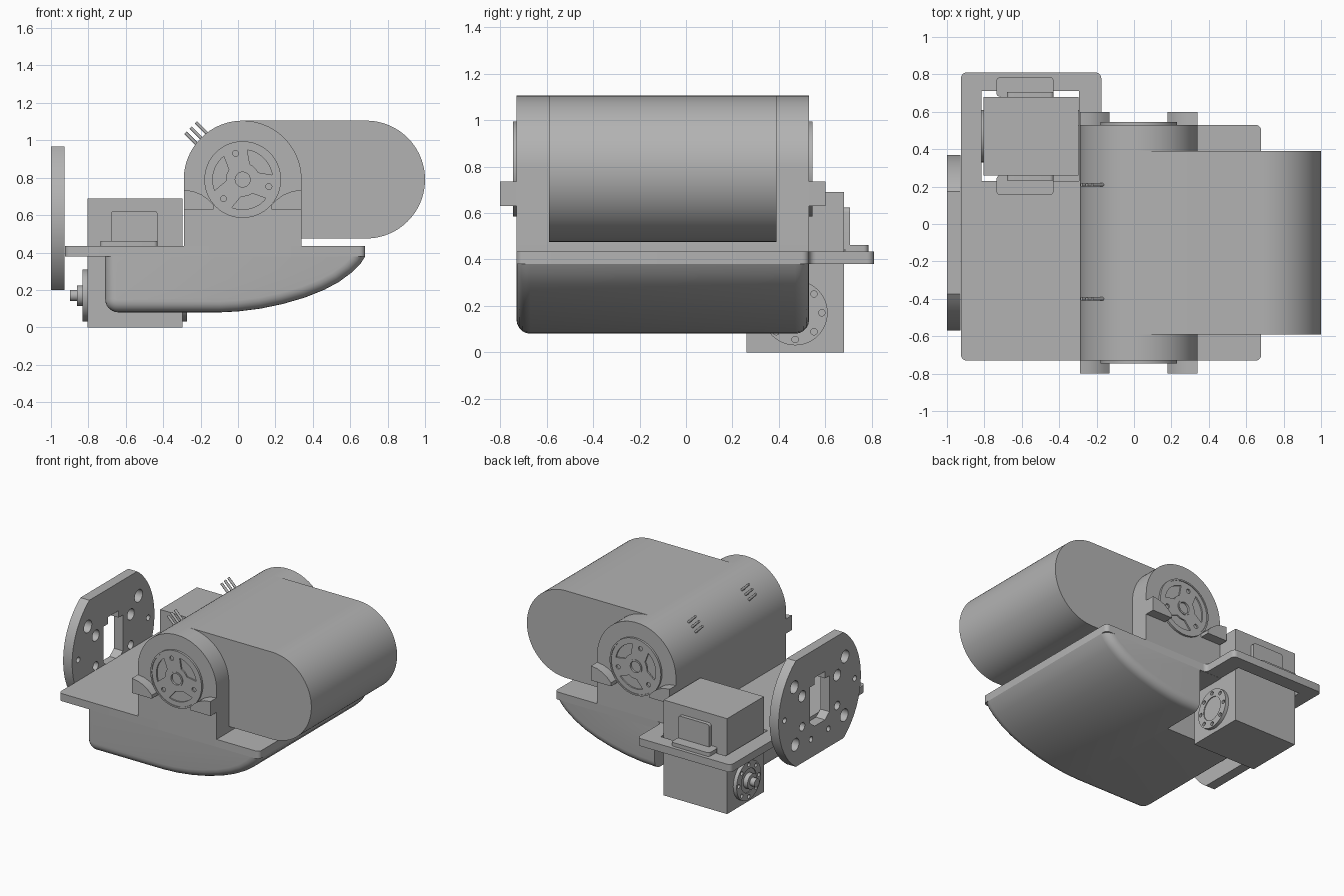
import bpy, bmesh
from math import sin, cos, radians, pi
from mathutils import Vector

old = bpy.data.objects.get("Cube")
if old:
    bpy.data.objects.remove(old, do_unlink=True)

grey = bpy.data.materials.new("plain grey")
grey.use_nodes = True
grey.diffuse_color = (0.45, 0.45, 0.45, 1)
grey.node_tree.nodes["Principled BSDF"].inputs["Base Color"].default_value = (0.45, 0.45, 0.45, 1)


def arc(cx, cy, r, a0=0, a1=360, n=48):
    """Points along an arc; a full circle leaves out the repeated end point."""
    steps = n if a1 - a0 == 360 else n + 1
    return [(cx + r * cos(radians(a0 + (a1 - a0) * i / n)),
             cy + r * sin(radians(a0 + (a1 - a0) * i / n))) for i in range(steps)]


def rect(x0, x1, y0, y1):
    return [(x0, y0), (x1, y0), (x1, y1), (x0, y1)]


def place(axis, p, d):
    return {"x": (d, p[0], p[1]), "y": (p[0], d, p[1]), "z": (p[0], p[1], d)}[axis]


def prism(name, loops, axis, a, b, round_edges=None, radius=0.03):
    """Extrude flat outlines along an axis, optionally rounding chosen edges."""
    bm = bmesh.new()
    for loop in loops:
        face = bm.faces.new([bm.verts.new(place(axis, p, a)) for p in loop])
        new = bmesh.ops.extrude_face_region(bm, geom=[face])["geom"]
        shift = Vector(place(axis, (0, 0), b - a))
        bmesh.ops.translate(bm, vec=shift, verts=[g for g in new if isinstance(g, bmesh.types.BMVert)])
    bmesh.ops.recalc_face_normals(bm, faces=bm.faces)
    if round_edges:
        chosen = [e for e in bm.edges if round_edges(e.verts[0].co, e.verts[1].co)]
        bmesh.ops.bevel(bm, geom=chosen, offset=radius, segments=5, profile=0.5, affect="EDGES")
    mesh = bpy.data.meshes.new(name)
    bm.to_mesh(mesh)
    bm.free()
    mesh.materials.append(grey)
    obj = bpy.data.objects.new(name, mesh)
    bpy.context.collection.objects.link(obj)
    return obj


def activate(obj):
    bpy.ops.object.select_all(action="DESELECT")
    obj.select_set(True)
    bpy.context.view_layer.objects.active = obj


def cut(obj, loops, axis, a, b):
    """Remove extruded outlines from an object."""
    cutter = prism("cutter", loops, axis, a, b)
    cutter.hide_render = True
    mod = obj.modifiers.new("cut", "BOOLEAN")
    mod.operation, mod.solver, mod.object = "DIFFERENCE", "EXACT", cutter
    activate(obj)
    bpy.ops.object.modifier_apply(modifier=mod.name)
    bpy.data.objects.remove(cutter, do_unlink=True)


def along_z(p, q):
    return abs(p.z - q.z) > 0.01 and (p.xy - q.xy).length < 0.001


MID = -0.1                # middle of the body along y
HALF = 0.63               # half of the body width
CX, CZ, R = 0.025, 0.79, 0.315

# Deck plate with a rear tab and a window for the actuator
deck = prism("deck_plate", [[(-0.925, -0.73), (0.68, -0.73), (0.68, 0.53), (-0.175, 0.53),
                             (-0.175, 0.81), (-0.925, 0.81)]], "z", 0.38, 0.435, along_z)
cut(deck, [rect(-0.815, -0.295, 0.23, 0.71)], "z", 0.3, 0.5)

# Lower tub: flat floor sweeping up to the far end, rounded along both sides
tub_outline = ([(-0.71, 0.38)] + arc(-0.64, 0.15, 0.07, 180, 270, 6)
               + [(-0.1, 0.08), (0.0, 0.085), (0.12, 0.1), (0.24, 0.125), (0.36, 0.16), (0.46, 0.2),
                  (0.54, 0.243), (0.61, 0.295), (0.655, 0.34), (0.68, 0.38)])


def tub_side(p, q):
    return abs(p.y - q.y) < 0.001 and min(p.z, q.z) < 0.375


tub = prism("lower_tub", [tub_outline], "y", MID - HALF, MID + HALF, tub_side, 0.06)
cut(tub, [rect(-0.8, -0.12, 0.2, 0.6)], "z", 0, 0.379)

# Upright housing with a round top, and the long rounded block through it
prism("housing", [[(CX - R, 0.435), (CX + R, 0.435)] + arc(CX, CZ, R, 0, 180)],
      "y", MID - HALF, MID + HALF)
prism("rounded_block", [arc(0.685, CZ, R, -90, 90) + arc(CX, CZ, R, 90, 270)],
      "y", MID - 0.49, MID + 0.49)

# Round end caps and side lugs on both ends of the housing
lug = [(-0.315, 0.63), (-0.155, 0.63), (-0.155, 0.655), (-0.185, 0.685), (-0.22, 0.71),
       (-0.265, 0.728), (-0.315, 0.735)]
kidneys, bolt_holes = [], []
for k in range(3):
    mid = 45 + 120 * k
    kidneys.append(arc(CX, CZ, 0.16, mid - 36, mid + 36, 14)
                   + arc(CX, CZ, 0.09, mid - 20, mid + 20, 8)[::-1])
    bolt_holes += [arc(CX + 0.145 * cos(radians(mid + 60)), CZ + 0.145 * sin(radians(mid + 60)),
                       0.016, n=16)]
for side, label in ((-1, "front"), (1, "back")):
    wall = MID + side * HALF
    cap = prism(label + "_cap", [arc(CX, CZ, 0.205, n=64)], "y", wall - side * 0.02, wall + side * 0.015)
    cut(cap, [arc(CX, CZ, 0.194, n=64)], "y", wall + side * 0.01, wall + side * 0.05)
    cut(cap, kidneys + bolt_holes + [arc(CX, CZ, 0.04, n=32)],
        "y", wall - side * 0.005, wall + side * 0.05)
    ring = prism(label + "_hub_ring", [arc(CX, CZ, 0.052, n=32)], "y", wall, wall + side * 0.015)
    cut(ring, [arc(CX, CZ, 0.04, n=32)], "y", wall - 0.05, wall + 0.05)
    for flip in (-1, 1):
        prism(label + "_lug", [[(CX - flip * x, z) for x, z in lug]], "y", wall, wall + side * 0.07)

# Two groups of three pins on the upper shoulder of the housing
for y in (-0.4, 0.21):
    for offset in (-0.04, 0, 0.04):
        bpy.ops.mesh.primitive_cylinder_add(
            vertices=16, radius=0.009, depth=0.12, rotation=(0, -pi / 4, 0),
            location=(-0.21 + offset * 0.7, y, 1.025 + offset * 0.7))
        pin = bpy.context.object
        pin.name = "pin"
        pin.data.materials.append(grey)

# Actuator box with a drilled output disc on each side
prism("actuator_box", [rect(-0.805, -0.298, 0.26, 0.68)], "z", 0, 0.69)
AY, AZ = 0.47, 0.17
ring_holes = [arc(AY + 0.115 * cos(k * pi / 4 + pi / 8 * 4), AZ + 0.115 * sin(k * pi / 4 + pi / 8 * 4),
                  0.014, n=14) for k in range(8)]
for inner, outer, side in ((-0.298, -0.273, 1), (-0.805, -0.832, -1)):
    disc = prism("output_disc", [arc(AY, AZ, 0.14)], "x", inner - side * 0.01, outer)
    cut(disc, ring_holes, "x", inner, outer + side * 0.02)
    cut(disc, [arc(AY, AZ, 0.085)], "x", outer - side * 0.006, outer + side * 0.02)
prism("output_hub", [arc(AY, AZ, 0.055, n=32)], "x", -0.86, -0.82)
prism("output_shaft", [arc(AY, AZ, 0.03, n=24)], "x", -0.897, -0.85)

# Angle brackets on both sides of the actuator
for face, side in ((0.68, 1), (0.26, -1)):
    prism("bracket_foot", [rect(-0.735, -0.43, *sorted((face, face + side * 0.105)))],
          "z", 0.43, 0.462, along_z, 0.02)
    prism("bracket_wall", [rect(-0.68, -0.43, 0.44, 0.623)], "y", face, face + side * 0.027,
          lambda p, q: abs(p.y - q.y) > 0.01 and p.z > 0.6, 0.02)

# Mounting disc with flat top and bottom, central window and bolt holes
WY, WZ = -0.1, 0.583
wheel = prism("mounting_disc", [arc(WY, WZ, 0.47, -54.5, 54.5, 32) + arc(WY, WZ, 0.47, 125.5, 234.5, 32)],
              "x", -1, -0.928)
window = [(0.11, -0.13), (0.11, 0.13), (0.06, 0.13), (0.06, 0.18)]
outline = window + [(-y, z) for y, z in window[::-1]]
outline += [(-0.06, -0.17), (0.06, -0.17)]
holes = [[(WY + y, WZ + z) for y, z in outline]]
for y, z, r in ((0.29, 0.2, 0.045), (0.28, -0.22, 0.045), (0.2, 0.1, 0.04),
                (0.2, -0.12, 0.03), (0.4, 0, 0.02), (0.1, -0.25, 0.02)):
    holes += [arc(WY + s * y, WZ + z, r, n=24) for s in (-1, 1)]
cut(wheel, holes, "x", -1.1, -0.9)

# Smooth the curved surfaces, keep real edges sharp
for obj in bpy.context.scene.objects:
    if obj.type == "MESH":
        activate(obj)
        bpy.ops.object.shade_smooth_by_angle(angle=radians(30))
